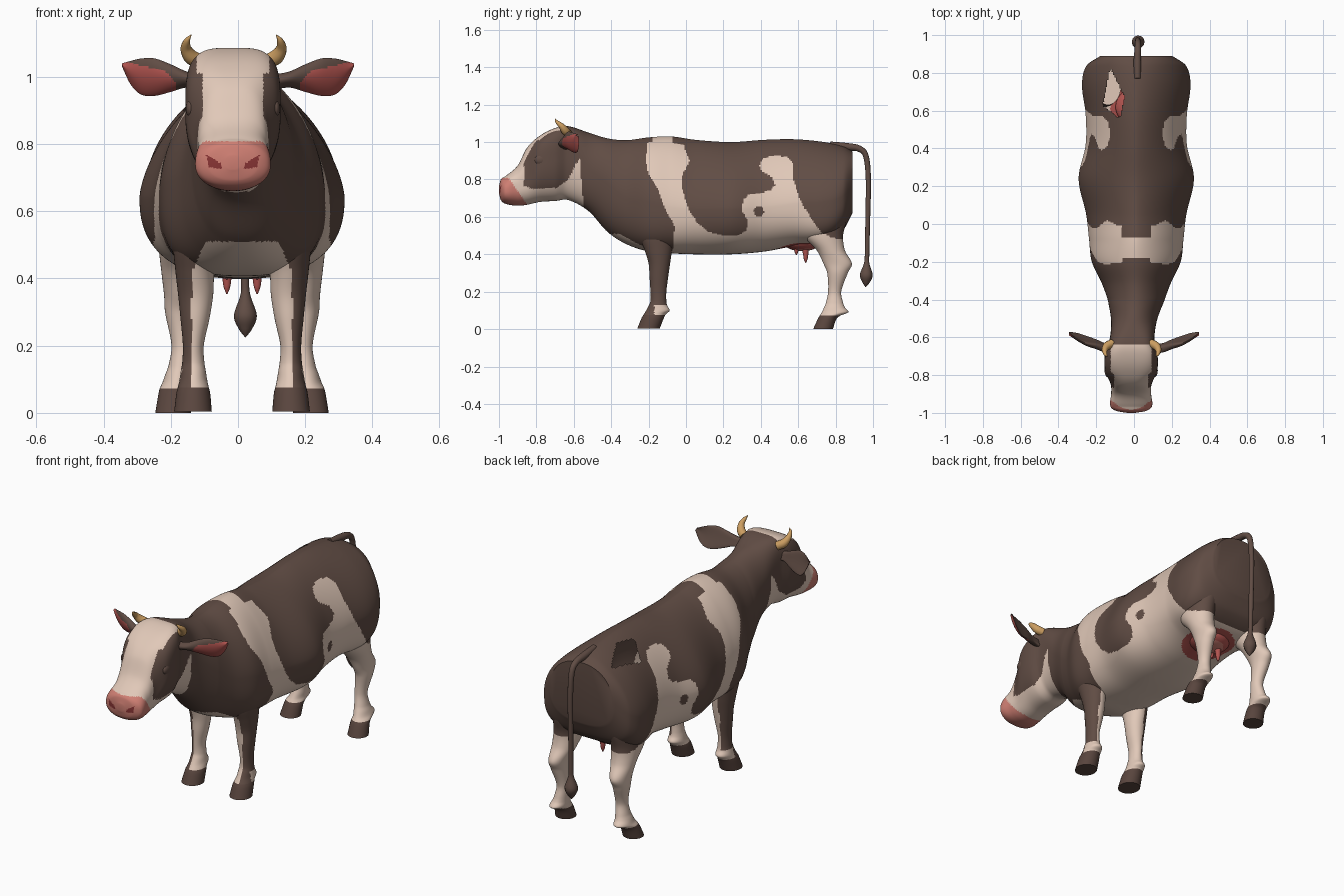
import bpy, bmesh, math
from mathutils import Vector

if "Cube" in bpy.data.objects:
    bpy.data.objects.remove(bpy.data.objects["Cube"])

COLOURS = {"brown": (0.118, 0.073, 0.058), "cream": (0.75, 0.58, 0.48), "nose_pink": (0.62, 0.21, 0.17),
           "ear_red": (0.45, 0.09, 0.08), "nostril_red": (0.25, 0.035, 0.035),
           "horn_tan": (0.60, 0.34, 0.12), "hoof_brown": (0.10, 0.06, 0.048)}
NAMES = list(COLOURS)
MATS = []
for n, c in COLOURS.items():
    m = bpy.data.materials.new(n)
    m.diffuse_color = (*c, 1)
    m.use_nodes = True
    m.node_tree.nodes["Principled BSDF"].inputs["Base Color"].default_value = m.diffuse_color
    MATS.append(m)


def spline(rows, k, step=None):
    """Smooth rows of numbers; the first column is the parameter."""
    def slope(i):
        a, b = rows[max(i - 1, 0)], rows[min(i + 1, len(rows) - 1)]
        return [(q - p) / (b[0] - a[0]) for p, q in zip(a, b)]
    out = []
    for i in range(len(rows) - 1):
        a, b, sa, sb = rows[i], rows[i + 1], slope(i), slope(i + 1)
        h = b[0] - a[0]
        parts = max(k, math.ceil(abs(h) / step)) if step else k
        for j in range(parts):
            t = j / parts
            h0, h1 = 2 * t**3 - 3 * t**2 + 1, t**3 - 2 * t**2 + t
            h2, h3 = 3 * t**2 - 2 * t**3, t**3 - t**2
            out.append([h0 * p + h1 * h * m + h2 * q + h3 * h * n for p, q, m, n in zip(a, b, sa, sb)])
    return out + [list(rows[-1])]


def loft(name, rings, paint, hole=None):
    """Skin closed rings, cap the ends, paint each face by rule."""
    bm = bmesh.new()
    vs = [[bm.verts.new(p) for p in r] for r in rings]
    for a, b in zip(vs, vs[1:]):
        for i in range(len(a)):
            j = (i + 1) % len(a)
            bm.faces.new((a[i], a[j], b[j], b[i]))
    bm.faces.new(vs[0])
    bm.faces.new(vs[-1])
    bmesh.ops.recalc_face_normals(bm, faces=bm.faces)
    if hole:
        bmesh.ops.delete(bm, geom=[f for f in bm.faces if hole(f.calc_center_median())], context='FACES')
    for f in bm.faces:
        f.smooth = True
        f.material_index = NAMES.index(paint(f.calc_center_median(), f.normal))
    me = bpy.data.meshes.new(name)
    bm.to_mesh(me)
    bm.free()
    for m in MATS:
        me.materials.append(m)
    ob = bpy.data.objects.new(name, me)
    bpy.context.collection.objects.link(ob)
    bpy.context.view_layer.objects.active = ob
    ob.select_set(True)
    bpy.ops.object.shade_smooth_by_angle(angle=math.radians(50))
    ob.select_set(False)
    return ob


def tube(name, pts, colour, k=6, n=12):
    """Round tube through (x, y, z, radius) points."""
    s = spline([(i, *p) for i, p in enumerate(pts)], k)
    rings = []
    for i, (_, x, y, z, r) in enumerate(s):
        t = (Vector(s[min(i + 1, len(s) - 1)][1:4]) - Vector(s[max(i - 1, 0)][1:4])).normalized()
        u = t.cross(Vector((1, 0, 0))).normalized()
        v = t.cross(u)
        rings.append([Vector((x, y, z)) + max(r, 0.001) * (u * math.cos(a) + v * math.sin(a))
                      for a in (2 * math.pi * j / n for j in range(n))])
    return loft(name, rings, lambda c, nrm: colour)


def ball(name, centre, size, paint, n=20):
    rings = []
    for i in range(n + 1):
        a = math.pi * min(max(i / n, 0.01), 0.99)
        rings.append([(centre[0] + size[0] * math.sin(a) * math.cos(b), centre[1] + size[1] * math.sin(a) * math.sin(b),
                       centre[2] + size[2] * math.cos(a)) for b in (2 * math.pi * j / n for j in range(n))])
    return loft(name, rings, paint)


def inside(u, v, poly):
    r = False
    for (a, b), (c, d) in zip(poly, poly[1:] + poly[:1]):
        if (b > v) != (d > v) and u < a + (v - b) / (d - b) * (c - a):
            r = not r
    return r


# Body, neck and head: y, top, bottom, half width, widest height, upper and lower roundness
STATIONS = [
    (-1.0, .765, .725, .02, .745, 2.2, 2.3), (-.99, .80, .69, .078, .745, 2.2, 2.3),
    (-.965, .818, .67, .11, .74, 2.3, 2.3), (-.90, .875, .66, .106, .75, 2.6, 2.3),
    (-.85, .97, .665, .108, .78, 3, 2.3), (-.78, 1.035, .68, .137, .88, 3.6, 2.3),
    (-.70, 1.075, .685, .14, .90, 4.2, 2.3), (-.63, 1.085, .69, .12, .92, 4, 2.3),
    (-.52, 1.05, .63, .12, .85, 2.2, 2.3), (-.42, 1.02, .52, .145, .78, 1.9, 2.4),
    (-.32, 1.01, .455, .18, .70, 1.8, 2.6), (-.2, 1.025, .415, .235, .68, 1.75, 3),
    (-.08, 1.03, .405, .25, .65, 1.65, 2.7), (.05, 1.012, .40, .265, .64, 1.55, 2.4),
    (.24, 1.0, .40, .305, .64, 1.55, 2.4), (.42, 1.012, .415, .268, .65, 1.6, 2.4),
    (.58, 1.015, .445, .268, .67, 1.6, 2.7), (.74, 1.0, .47, .287, .68, 1.65, 3.8),
    (.84, .978, .53, .262, .71, 1.8, 3.4), (.89, .95, .62, .19, .77, 2.2, 2.6)]


def shift(y):
    t = min(max((y + .65) / .25, 0), 1)
    return -.015 + .027 * t


body_rings = []
for y, top, bot, w, mid, up, low in spline(STATIONS, 8, .0075):
    ring = []
    for j in range(200):
        a = 2 * math.pi * (j + .5) / 200
        c, s = math.cos(a), math.sin(a)
        e = 2 / (up if s > 0 else low)
        z = mid + ((top - mid) if s > 0 else (mid - bot)) * math.copysign(abs(s)**e, s)
        ring.append((shift(y) + w * math.copysign(abs(c)**e, c), y, z))
    body_rings.append(ring)

# Hide markings, as outlines in the side (y, z) plane
FLANK = [(-.2, 1.06), (0, 1.06), (-.01, .97), (.02, .9), (-.02, .82), (-.02, .75), (0, .68), (.025, .62), (.06, .57),
         (.12, .52), (.2, .5), (.28, .5), (.325, .53), (.33, .58), (.3, .63), (.305, .69), (.34, .725), (.4, .73),
         (.455, .74), (.475, .77), (.46, .81), (.41, .84), (.39, .87), (.41, .91), (.47, .93), (.54, .92), (.57, .89),
         (.575, .8), (.61, .69), (.67, .59), (.73, .51), (.78, .49), (.85, .47), (.85, .3), (-.1, .3), (-.07, .42),
         (-.06, .55), (-.12, .66), (-.15, .75), (-.2, .83), (-.215, .9)]
JAW = [(-1, .85), (-.9, .95), (-.87, .9), (-.86, .83), (-.87, .77), (-.82, .75), (-.69, .755), (-.63, .8), (-.59, .88),
       (-.56, .91), (-.565, .85), (-.555, .75), (-.55, .66), (-.7, .6), (-1, .6)]
NOSTRIL = [(.035, .725), (.037, .742), (.08, .77), (.072, .732)]
BACK_GAP = [(-.125, .83), (-.05, .67), (-.075, .56), (-.165, .625)]


def hide(c, n):
    x, y, z = abs(c.x - shift(c.y)), c.y, c.z
    if y < -.95 + .7 * (.81 - z) and z < .808:
        return "nostril_red" if inside(x, z, NOSTRIL) else "nose_pink"
    if y < -.64 and z > .78 and x < (.09 if z < 1.01 else .108):
        return "cream"
    if inside(y, z, JAW):
        return "cream"
    if z < .53 and math.hypot(x, y - .615) < .138:
        return "ear_red"
    if math.hypot(y - .39, z - .63) < .027:
        return "brown"
    if z > .97 and x < .075 and -.25 < y < .05:
        return "cream" if -.18 < y < -.07 else "brown"
    if inside(y, z, FLANK) or (-.45 < y < 0 and z < .51 and x < .11 + .4 * (.51 - z)):
        return "cream"
    return "brown"


loft("body_and_head", body_rings, hide, lambda c: c.z > .75 and inside(c.x, c.y, BACK_GAP))

# Legs: z, front y, back y, centre x, half width
FRONT = [(.7, -.24, -.1, .12, .06), (.6, -.25, -.08, .13, .07), (.5, -.25, -.065, .135, .07),
         (.42, -.22, -.075, .14, .058), (.35, -.2, -.085, .138, .052), (.28, -.195, -.095, .14, .043),
         (.2, -.19, -.105, .145, .031), (.15, -.19, -.105, .145, .033), (.125, -.2, -.1, .145, .037),
         (.1, -.213, -.087, .145, .041), (.08, -.225, -.107, .145, .045), (.06, -.237, -.118, .145, .05),
         (.004, -.26, -.14, .146, .056)]
HIND = [(.72, .63, .84, .15, .07), (.6, .62, .86, .165, .08), (.5, .63, .84, .174, .074), (.42, .7, .85, .178, .062),
        (.35, .735, .887, .186, .046), (.3, .755, .865, .188, .041), (.2, .76, .83, .179, .031),
        (.14, .748, .84, .185, .034), (.115, .738, .85, .19, .038), (.09, .726, .868, .195, .042),
        (.072, .715, .825, .199, .046), (.055, .705, .805, .201, .048), (0, .68, .785, .205, .053)]


def leg(name, rows, side, paint):
    rings = []
    for z, y0, y1, xc, w in spline(rows, 5, .009):
        rings.append([(.012 + side * (xc + w * math.cos(a)), (y0 + y1) / 2 + (y1 - y0) / 2 * math.sin(a), z)
                      for a in (2 * math.pi * j / 40 for j in range(40))])
    loft(name, rings, paint)


def front_paint(c, n):
    if c.z < .075:
        return "hoof_brown"
    inner = abs(c.x - .012) < .15 - .02 * max(0, (c.z - .4) / .1) and c.z < .51
    return "cream" if inner or (c.z < .13 and c.y > -.17) else "brown"


def hind_paint(c, n):
    if c.z < .072:
        return "hoof_brown"
    return "cream" if c.z < .48 or n.z > .9 or inside(c.y, c.z, FLANK) else "brown"


for side, tag in ((-1, "left"), (1, "right")):
    leg("front_leg_" + tag, FRONT, side, front_paint)
    leg("hind_leg_" + tag, HIND, side, hind_paint)

    # Ears, tilted forward at the top: x, y, top, bottom, half thickness
    ear = [(.09, -.655, 1.005, .955, .02), (.15, -.652, 1.015, .968, .022), (.2, -.635, 1.037, .955, .02),
           (.25, -.62, 1.055, .943, .016), (.29, -.604, 1.054, .948, .011), (.32, -.591, 1.047, .978, .007),
           (.345, -.58, 1.04, 1.03, .003)]
    rings = [[(side * x, y + t * math.sin(a) + .012 * math.cos(a)**2 - .006 - .16 * (p - q) * math.cos(a),
               (p + q) / 2 + (p - q) / 2 * math.cos(a))
              for a in (2 * math.pi * j / 40 for j in range(40))] for x, y, p, q, t in spline(ear, 10)]
    loft("ear_" + tag, rings, lambda c, n: "ear_red" if n.y < -.1 and abs(c.x) > .185
         and c.z < .98 + min(abs(c.x) - .185, .03) + .23 * (abs(c.x) - .185) else "brown")

    # Horns and eyelids
    tube("horn_" + tag, [(-.013 + side * x, y, z, r) for x, y, z, r in
         ((.10, -.63, 1.045, .022), (.128, -.645, 1.06, .022), (.142, -.665, 1.085, .016), (.138, -.69, 1.108, .009),
          (.126, -.70, 1.125, .001))], "horn_tan")
    ball("eyelid_" + tag, (-.015 + side * .126, -.775, .905), (.015, .035, .028), lambda c, n: "brown", 14)

# Tail with tuft
tube("tail", [(.018, .77, .985, .018), (.018, .86, .975, .02), (.02, .925, .965, .017), (.02, .962, .925, .015),
              (.02, .975, .8, .014), (.02, .972, .6, .013), (.021, .968, .4, .012), (.022, .966, .35, .015),
              (.022, .964, .29, .034), (.022, .962, .25, .02), (.022, .96, .225, .001)], "brown")

# Udder and teats
ball("udder", (.012, .62, .465), (.11, .1, .048),
     lambda c, n: "nose_pink" if math.hypot(c.x - .012, c.y - .625) < .072 and c.z < .465 else "ear_red", 32)
for x in (-.045, .045):
    for y, low in ((.59, .395), (.64, .354)):
        tube("teat", [(.012 + x, y - .003, .445, .02), (.012 + x, y, low + .045, .014), (.012 + x, y, low + .02, .01),
                      (.012 + x, y, low, .002)], "ear_red", 4, 10)
